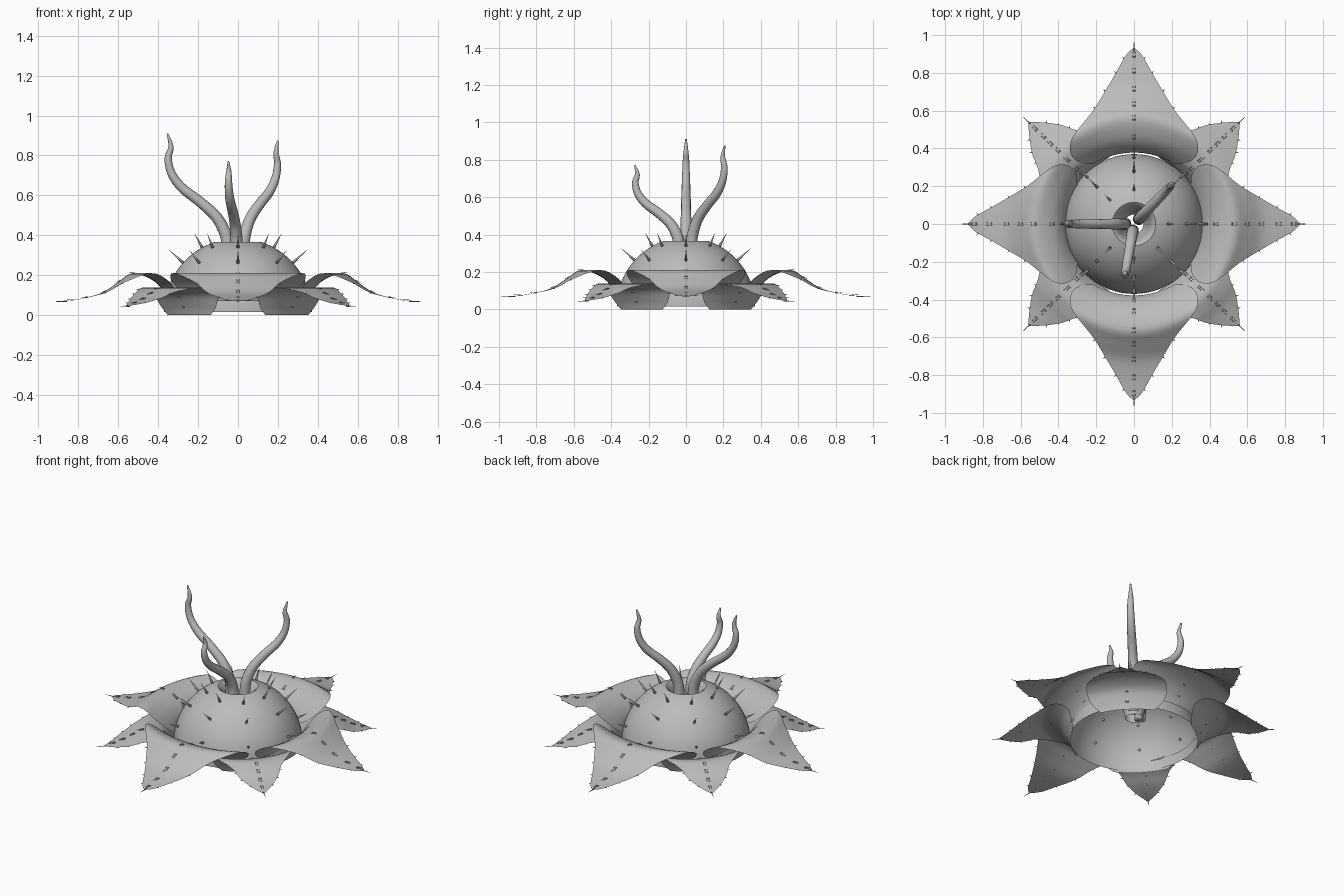
import bpy, bmesh, math
from mathutils import Vector, Matrix

cube = bpy.data.objects.get("Cube")
if cube:
    bpy.data.objects.remove(cube, do_unlink=True)

grey = bpy.data.materials.new("plain_grey")
grey.use_nodes = True
grey.diffuse_color = (0.5, 0.5, 0.5, 1)
grey.node_tree.nodes["Principled BSDF"].inputs["Base Color"].default_value = (0.5, 0.5, 0.5, 1)


def finish(bm, name, angle=0.0):
    """Turn a bmesh into a smooth grey object, rotated about z."""
    mesh = bpy.data.meshes.new(name)
    for face in bm.faces:
        face.smooth = True
    bm.to_mesh(mesh)
    bm.free()
    mesh.materials.append(grey)
    obj = bpy.data.objects.new(name, mesh)
    obj.rotation_euler.z = angle
    bpy.context.collection.objects.link(obj)
    return obj


def sample(rows, t):
    """Smooth interpolation through a list of tuples, t from 0 to 1."""
    x = t * (len(rows) - 1)
    i = min(int(x), len(rows) - 2)
    f = x - i
    a, b, c, d = (Vector(rows[min(max(k, 0), len(rows) - 1)]) for k in range(i - 1, i + 3))
    return b + (c - a) * f / 2 + (a - b * 2.5 + c * 2 - d / 2) * f**2 + (b * 1.5 - c * 1.5 + (d - a) / 2) * f**3


def grid(bm, point, nu, nv, wrap=False):
    """Quad sheet from point(u, v), with u and v from 0 to 1."""
    cols = nu if wrap else nu + 1
    vs = [[bm.verts.new(point(i / nu, j / nv)) for i in range(cols)] for j in range(nv + 1)]
    for low, high in zip(vs, vs[1:]):
        for i in range(nu):
            k = (i + 1) % cols
            bm.faces.new((low[i], low[k], high[k], high[i]))


def spine(bm, base, direction, length, radius):
    """Thin pointed cone standing on base."""
    direction = direction.normalized()
    turn = direction.to_track_quat('Z', 'Y').to_matrix().to_4x4()
    bmesh.ops.create_cone(bm, cap_ends=True, segments=8, radius1=radius, radius2=0, depth=length,
                          matrix=Matrix.Translation(base + direction * length / 2) @ turn)


# Petal rows: distance out, height, half width, backward sweep of the sides
LARGE = [(.378, .07, .22, .06), (.398, .12, .29, .07), (.455, .175, .335, .08), (.56, .21, .325, .10),
         (.635, .167, .22, .04), (.72, .113, .155, .02), (.82, .086, .09, .01), (.9, .073, .045, .01),
         (.932, .069, .004, 0)]
SMALL = [(.365, 0, .155, .025), (.385, .045, .20, .04), (.43, .105, .23, .06), (.52, .137, .22, .07),
         (.585, .118, .145, .02), (.65, .085, .11, .01), (.72, .06, .06, .01), (.775, .045, .004, 0)]


def petal(name, rows, angle, reach=1.0, width=1.0):
    def point(u, v):
        r, z, half, sweep = sample(rows, v)
        s = 2 * u - 1
        return Vector(((r - sweep * s * s) * reach, half * s * width, z))

    bm = bmesh.new()
    grid(bm, point, 16, 32)
    finish(bm, name, angle)

    # Spines at the tip, along the rib and along both edges
    bm = bmesh.new()
    tip = point(.5, 1)
    spine(bm, tip - Vector((.02, 0, 0)), Vector((1, 0, -.02)), .075, .004)
    for k in range(7):
        v = .12 + k * .12
        along = point(.5, v + .02) - point(.5, v)
        for side in (-1, 1):
            spine(bm, point(.5, v) + Vector((0, .006 * side, .001)), along + Vector((0, 0, .002)), .04, .0025)
    for k in range(4):
        v = .52 + k * .11
        for u, side in ((0, -1), (1, 1)):
            spine(bm, point(u, v), Vector((.6, side, .1)), .014, .003)
    finish(bm, name + "_spines", angle)


for i in range(4):
    turn = i * math.pi / 2
    on_x = i % 2 == 0
    petal(f"large_petal_{i + 1}", LARGE, turn, .942 if on_x else 1, .93 if on_x else 1)
    # Small petals lean slightly towards the x axis
    lean = math.radians(-1 if on_x else 1)
    petal(f"small_petal_{i + 1}", SMALL, turn + math.pi / 4 + lean)

# Dome with an open underside and a funnel-shaped throat
RADIUS, CENTRE, OPENING = .37, .015, math.asin(.115 / .37)
profile = []
for k in range(25):
    a = math.pi / 2 + (OPENING - math.pi / 2) * k / 24
    profile.append((RADIUS * math.sin(a), CENTRE + RADIUS * math.cos(a)))
profile += [(.10, .355), (.085, .31), (.07, .24), (.05, .15)]


def dome_point(u, v):
    r, z = profile[round(v * (len(profile) - 1))]
    return Vector((r * math.cos(u * math.tau), r * math.sin(u * math.tau), z))


bm = bmesh.new()
grid(bm, dome_point, 64, len(profile) - 1, wrap=True)
dome = finish(bm, "dome")
bpy.context.view_layer.objects.active = dome
dome.select_set(True)
bpy.ops.object.shade_smooth_by_angle(angle=math.radians(40))

# Three rings of spines on the dome
bm = bmesh.new()
for polar, length in ((29, .085), (48, .1), (70, .06)):
    for k in range(8):
        p, a = math.radians(polar), k * math.pi / 4
        out = Vector((math.sin(p) * math.cos(a), math.sin(p) * math.sin(a), math.cos(p)))
        spine(bm, out * (RADIUS - .003) + Vector((0, 0, CENTRE)), out, length, .008)
finish(bm, "dome_spines")

# Wavy tentacles rising from the throat: fraction out, fraction up, radius
PATH = [(.13, -.38, .032), (.14, -.15, .032), (.15, 0, .031), (.20, .11, .03), (.32, .24, .028), (.54, .37, .026),
        (.80, .50, .024), (.95, .63, .021), (1, .77, .018), (.96, .88, .013), (1.01, 1, .004)]


def tentacle(name, angle, reach, height):
    def spot(t):
        out, up, r = sample(PATH, t)
        return Vector((out * reach, 0, .365 + up * height)), r

    def point(u, v):
        middle, r = spot(v)
        along = (spot(min(v + .01, 1))[0] - spot(max(v - .01, 0))[0]).normalized()
        side = Vector((0, 1, 0))
        a = u * math.tau
        return middle + (side * math.cos(a) + side.cross(along) * math.sin(a)) * r

    bm = bmesh.new()
    grid(bm, point, 12, 48, wrap=True)
    bmesh.ops.holes_fill(bm, edges=bm.edges[:], sides=12)
    bmesh.ops.recalc_face_normals(bm, faces=bm.faces[:])
    finish(bm, name, angle)


tentacle("tentacle_right", math.pi, .35, .545)
tentacle("tentacle_back_left", math.radians(46), .285, .51)
tentacle("tentacle_front", math.radians(260), .275, .405)
